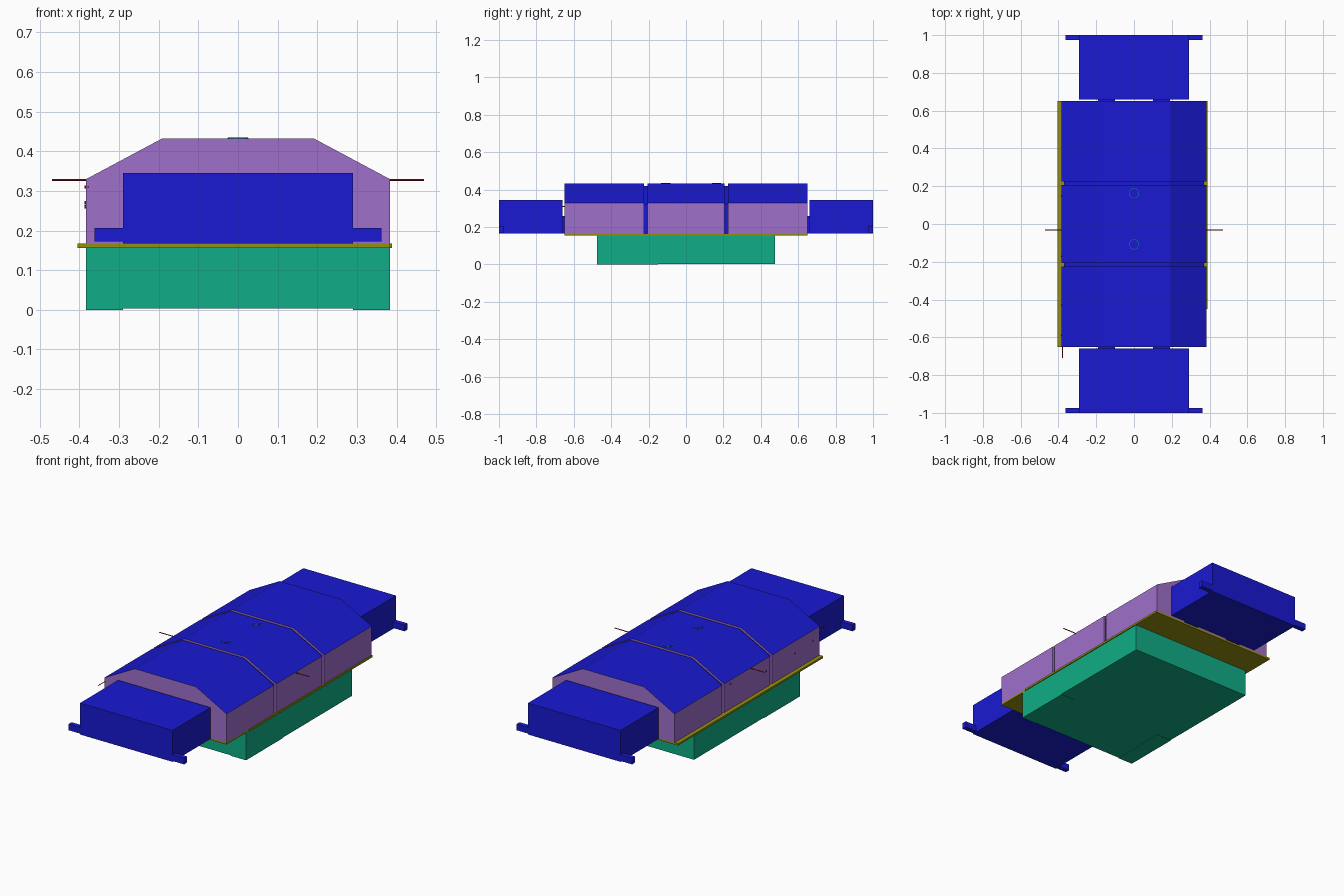
import bpy, bmesh
from mathutils import Matrix

if "Cube" in bpy.data.objects:
    bpy.data.objects.remove(bpy.data.objects["Cube"])


def material(name, rgb):
    m = bpy.data.materials.new(name)
    m.diffuse_color = (*rgb, 1)
    m.use_nodes = True
    m.node_tree.nodes["Principled BSDF"].inputs["Base Color"].default_value = m.diffuse_color
    return m


BLUE = material("blue", (0.01, 0.01, 0.65))
PURPLE = material("purple", (0.35, 0.16, 0.6))
GREEN = material("green", (0.005, 0.42, 0.24))
YELLOW = material("yellow", (0.3, 0.28, 0.005))
RED = material("red", (0.45, 0.01, 0.02))
TEAL = material("teal", (0.01, 0.25, 0.4))


def finish(name, bm, *mats):
    me = bpy.data.meshes.new(name)
    bm.to_mesh(me)
    bm.free()
    ob = bpy.data.objects.new(name, me)
    for m in mats:
        me.materials.append(m)
    bpy.context.collection.objects.link(ob)
    return ob


def box(name, x0, x1, y0, y1, z0, z1, mat):
    bm = bmesh.new()
    bmesh.ops.create_cube(bm, size=1)
    for v in bm.verts:
        v.co = (x0 if v.co.x < 0 else x1, y0 if v.co.y < 0 else y1,
                z0 if v.co.z < 0 else z1)
    return finish(name, bm, mat)


def cylinder(name, center, radius, depth, axis, mat, sides=16):
    rot = {"x": Matrix.Rotation(1.5707963, 4, "Y"),
           "y": Matrix.Rotation(1.5707963, 4, "X"),
           "z": Matrix()}[axis]
    bm = bmesh.new()
    bmesh.ops.create_cone(bm, cap_ends=True, segments=sides, radius1=radius,
                          radius2=radius, depth=depth,
                          matrix=Matrix.Translation(center) @ rot)
    return finish(name, bm, mat)


def hull(name, y0, y1, inset, side_mat, top_mat):
    """Chamfered section extruded along y; upward faces take top_mat."""
    half = [(0.383 - inset, 0.167), (0.383 - inset, 0.33 - inset / 2),
            (0.192 - inset / 2, 0.432 - inset)]
    profile = half + [(-x, z) for x, z in reversed(half)]
    bm = bmesh.new()
    face = bm.faces.new([bm.verts.new((x, y0, z)) for x, z in profile])
    ext = bmesh.ops.extrude_face_region(bm, geom=[face], use_keep_orig=True)
    for g in ext["geom"]:
        if isinstance(g, bmesh.types.BMVert):
            g.co.y = y1
    bmesh.ops.recalc_face_normals(bm, faces=bm.faces)
    for f in bm.faces:
        f.material_index = 1 if f.normal.z > 0.1 else 0
    return finish(name, bm, side_mat, top_mat)


# Three shell sections with recessed joints between them
hull("front_section", -0.65, -0.224, 0, PURPLE, BLUE)
hull("middle_section", -0.206, 0.206, 0, PURPLE, BLUE)
hull("rear_section", 0.224, 0.65, 0, PURPLE, BLUE)
for s, end in ((-1, "front"), (1, "rear")):
    hull(end + "_joint", s * 0.215 - 0.01, s * 0.215 + 0.01, 0.012, BLUE, BLUE)

# Lower tub and its front corner skids
box("lower_tub", -0.383, 0.383, -0.475, 0.475, 0.003, 0.156, GREEN)
for s, side in ((-1, "left"), (1, "right")):
    xs = sorted((s * 0.29, s * 0.383))
    box(side + "_skid", *xs, -0.475, -0.15, 0, 0.003, GREEN)

# Deck plate, with a narrow lip on the right side
box("deck_plate", -0.405, 0.383, -0.65, 0.65, 0.156, 0.167, YELLOW)
box("deck_lip", 0.383, 0.388, -0.45, 0.65, 0.156, 0.167, YELLOW)

# End units with side tabs and paired connectors to the shell
for s, end in ((-1, "front"), (1, "rear")):
    box(end + "_unit", -0.29, 0.29, *sorted((s * 0.66, s)), 0.167, 0.345, BLUE)
    for t, side in ((-1, "left"), (1, "right")):
        box(f"{end}_{side}_tab", *sorted((t * 0.29, t * 0.362)),
            *sorted((s * 0.973, s)), 0.172, 0.207, BLUE)
        box(f"{end}_{side}_connector", *sorted((t * 0.1, t * 0.19)),
            *sorted((s * 0.65, s * 0.66)), 0.167, 0.26, BLUE)

# Thin rods sticking out of the shell
for s, side in ((-1, "left"), (1, "right")):
    cylinder(side + "_rod", (s * 0.425, -0.032, 0.328), 0.0025, 0.09, "x", RED, 8)
cylinder("front_rod", (-0.378, -0.68, 0.31), 0.002, 0.06, "y", RED, 8)

# Roof ports
for y in (0.163, -0.108):
    cylinder("roof_port_rim", (0, y, 0.4325), 0.027, 0.003, "z", TEAL, 24)
    cylinder("roof_port_cap", (0, y, 0.4335), 0.025, 0.003, "z", BLUE, 24)

# Small studs on the left wall
for y, z in ((0.15, 0.31), (-0.17, 0.26), (-0.43, 0.26), (-0.59, 0.27)):
    cylinder("left_stud", (-0.384, y, z), 0.004, 0.006, "x", RED, 8)
